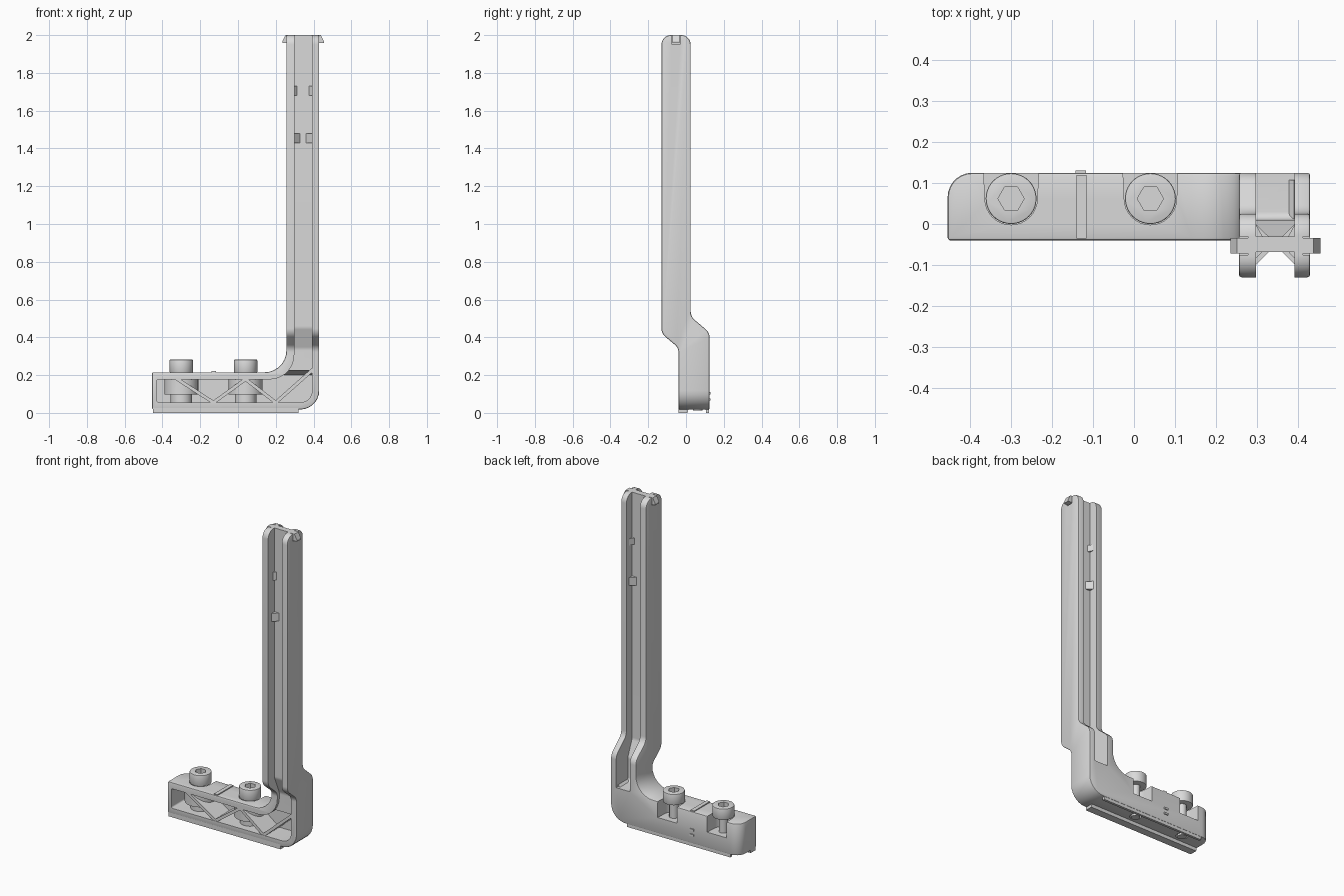
import bpy, bmesh, math
from mathutils import Vector

cube = bpy.data.objects.get("Cube")
if cube:
    bpy.data.objects.remove(cube, do_unlink=True)

grey = bpy.data.materials.new("light grey")
grey.use_nodes = True
grey.diffuse_color = (0.7, 0.7, 0.7, 1)
bsdf = next(n for n in grey.node_tree.nodes if n.type == 'BSDF_PRINCIPLED')
bsdf.inputs["Base Color"].default_value = (0.7, 0.7, 0.7, 1)


def rounded(corners, steps=7):
    """Outline from (u, v, radius) corners."""
    out = []
    for i, (u, v, r) in enumerate(corners):
        p = Vector((u, v))
        if not r:
            out.append((u, v))
            continue
        a = (Vector(corners[i - 1][:2]) - p).normalized()
        b = (Vector(corners[(i + 1) % len(corners)][:2]) - p).normalized()
        half = a.angle(b) / 2
        centre = p + (a + b).normalized() * (r / math.sin(half))
        s = p + a * (r / math.tan(half)) - centre
        e = p + b * (r / math.tan(half)) - centre
        turn = math.atan2(s.x * e.y - s.y * e.x, s.dot(e))
        start = math.atan2(s.y, s.x)
        for k in range(steps + 1):
            t = start + turn * k / steps
            out.append((centre.x + r * math.cos(t), centre.y + r * math.sin(t)))
    return out


def prism(name, pts, axis, lo, hi):
    """Extrude a 2D outline along an axis."""
    place = {'x': lambda u, v, w: (w, u, v),
             'y': lambda u, v, w: (u, w, v),
             'z': lambda u, v, w: (u, v, w)}[axis]
    bm = bmesh.new()
    bottom = [bm.verts.new(place(u, v, lo)) for u, v in pts]
    top = [bm.verts.new(place(u, v, hi)) for u, v in pts]
    bm.faces.new(bottom)
    bm.faces.new(top)
    n = len(pts)
    for i in range(n):
        j = (i + 1) % n
        bm.faces.new((bottom[i], bottom[j], top[j], top[i]))
    bmesh.ops.recalc_face_normals(bm, faces=bm.faces)
    me = bpy.data.meshes.new(name)
    bm.to_mesh(me)
    bm.free()
    me.materials.append(grey)
    ob = bpy.data.objects.new(name, me)
    bpy.context.collection.objects.link(ob)
    return ob


def box(name, x0, x1, y0, y1, z0, z1):
    return prism(name, [(x0, y0), (x1, y0), (x1, y1), (x0, y1)], 'z', z0, z1)


def disc(name, x, y, r, z0, z1, n=32):
    pts = [(x + r * math.cos(math.tau * k / n), y + r * math.sin(math.tau * k / n)) for k in range(n)]
    return prism(name, pts, 'z', z0, z1)


def apply_mod(ob, mod):
    bpy.context.view_layer.objects.active = ob
    bpy.ops.object.modifier_apply(modifier=mod.name)


def combine(ob, tool, op):
    """Apply a boolean and discard the tool."""
    m = ob.modifiers.new("cut", 'BOOLEAN')
    m.operation, m.object, m.solver = op, tool, 'EXACT'
    apply_mod(ob, m)
    bpy.data.objects.remove(tool, do_unlink=True)


def smooth(ob):
    bpy.ops.object.select_all(action='DESELECT')
    ob.select_set(True)
    bpy.context.view_layer.objects.active = ob
    bpy.ops.object.shade_smooth_by_angle(angle=math.radians(32))


# Bracket body: L outline seen from the front, trimmed to the cranked side profile
front_outline = rounded([(-0.455, 0.018, 0), (0.43, 0.018, 0.1), (0.43, 2.1, 0),
                         (0.256, 2.1, 0), (0.256, 0.215, 0.115), (-0.455, 0.215, 0)])
side_profile = rounded([(-0.04, -0.1, 0), (0.125, -0.1, 0), (0.125, 0.425, 0.06),
                        (0.025, 0.51, 0.06), (0.025, 2.0, 0.05), (-0.13, 2.0, 0.05),
                        (-0.13, 0.42, 0.06), (-0.04, 0.345, 0.05)])
plan = rounded([(-0.455, -0.3, 0), (0.6, -0.3, 0), (0.6, 0.125, 0), (-0.455, 0.125, 0.06)])
body = prism("bracket_body", front_outline, 'y', -0.3, 0.3)
combine(body, prism("tool", side_profile, 'x', -0.6, 0.6), 'INTERSECT')
combine(body, prism("tool", plan, 'z', -0.2, 2.2), 'INTERSECT')
bev = body.modifiers.new("soft edges", 'BEVEL')
bev.width, bev.segments, bev.limit_method, bev.angle_limit = 0.007, 2, 'ANGLE', math.radians(50)
apply_mod(body, bev)

# Front hollow: shallow in front of the post web, deep inside the foot
hollow = prism("tool", rounded([(-0.43, 0.056, 0.01), (0.392, 0.056, 0.06), (0.392, 2.2, 0),
                                (0.298, 2.2, 0), (0.298, 0.177, 0.13), (-0.43, 0.177, 0.01)]),
               'y', -0.3, 0.3)
web_front = rounded([(-0.25, 0, 0), (0.1, 0, 0), (0.1, 0.2, 0), (-0.02, 0.225, 0),
                     (-0.02, 0.34, 0.05), (-0.068, 0.45, 0.05), (-0.068, 2.3, 0), (-0.25, 2.3, 0)])
combine(hollow, prism("tool2", web_front, 'x', -0.6, 0.6), 'INTERSECT')
combine(body, hollow, 'DIFFERENCE')

# Back channel behind the web
web_back = rounded([(0.25, 0.225, 0), (0.25, 2.3, 0), (-0.031, 2.3, 0),
                    (-0.031, 0.47, 0.05), (0.01, 0.37, 0.05), (0.01, 0.225, 0.02)])
combine(body, prism("tool", web_back, 'x', 0.298, 0.392), 'DIFFERENCE')


# Zigzag ribs in the foot
def rib(a, b, half=0.009):
    a, b = Vector(a), Vector(b)
    d = (b - a).normalized()
    n = Vector((-d.y, d.x)) * half
    a, b = a - d * 0.012, b + d * 0.012
    return prism("tool", [tuple(p) for p in (a - n, b - n, b + n, a + n)], 'y', -0.037, 0.108)


zigzag = [(-0.32, 0.178), (-0.13, 0.055), (0.04, 0.178), (0.2, 0.055), (0.388, 0.222)]
for a, b in zip(zigzag, zigzag[1:]):
    combine(body, rib(a, b), 'UNION')

SCREWS = ((-0.3, 0.062), (0.04, 0.062))


def u_shape(x, y, r, back, flare=0.0):
    arc = [(x + r * math.cos(t), y + r * math.sin(t))
           for t in (math.pi + math.pi * k / 16 for k in range(17))]
    return arc + [(x + r + flare, back), (x - r - flare, back)]


# Screw bosses, then the pockets open to the back and the bolt holes underneath
for x, y in SCREWS:
    combine(body, prism("tool", u_shape(x, y, 0.09, 0.117), 'z', 0.098, 0.19), 'UNION')
    combine(body, disc("tool", x, y, 0.057, 0.045, 0.105), 'UNION')
for x, y in SCREWS:
    combine(body, prism("tool", u_shape(x, y, 0.064, 0.2, 0.006), 'z', 0.116, 0.3), 'DIFFERENCE')
    combine(body, disc("tool", x, y, 0.034, -0.05, 0.04), 'DIFFERENCE')

# Snap slots in the outside of both post walls
for x0, x1 in ((0.2, 0.278), (0.412, 0.5)):
    combine(body, box("tool", x0, x1, -0.076, -0.03, 1.952, 2.1), 'DIFFERENCE')
smooth(body)

# Snap hooks
for side, name in ((-1, "right_snap_hook"), (1, "left_snap_hook")):
    pts = [(0.345 + side * d, z) for d, z in
           ((0.055, 1.958), (0.11, 1.958), (0.11, 1.968), (0.093, 2.0), (0.055, 2.0))]
    prism(name, pts, 'y', -0.072, -0.034)

# Cable gussets between the walls and the web
for side, word in ((-1, "right"), (1, "left")):
    wall = 0.345 + side * 0.048
    for y0, y1, z, h, reach, face in ((-0.066, -0.1, 1.43, 0.05, 0.034, "front"),
                                      (-0.033, 0.0, 1.43, 0.05, 0.034, "back"),
                                      (-0.066, -0.085, 1.68, 0.05, 0.018, "upper_front"),
                                      (-0.033, 0.0, 1.68, 0.04, 0.018, "upper_back")):
        prism(f"{word}_{face}_gusset", [(wall, y0), (wall - side * reach, y0), (wall, y1)],
              'z', z, z + h)

# Rails under the foot
prism("front_rail", [(-0.04, 0.03), (-0.04, 0.0), (0.008, 0.0), (0.016, 0.03)], 'x', -0.45, 0.32)
prism("back_rail", [(0.102, 0.03), (0.107, 0.0), (0.122, 0.0), (0.122, 0.03)], 'x', -0.39, 0.32)

# Marker ridge across the top and marker bumps on the back
box("top_ridge", -0.14, -0.116, -0.035, 0.12, 0.205, 0.221)
for z in (0.065, 0.098):
    box("back_marker", -0.143, -0.117, 0.12, 0.131, z, z + 0.012)

# Socket head screws
for k, (x, y) in enumerate(SCREWS):
    head = disc(f"screw_head_{k + 1}", x, y, 0.062, 0.213, 0.282, 40)
    b = head.modifiers.new("rim", 'BEVEL')
    b.width, b.segments, b.limit_method = 0.004, 2, 'ANGLE'
    apply_mod(head, b)
    combine(head, disc("tool", x, y, 0.032, 0.245, 0.32, 6), 'DIFFERENCE')
    smooth(head)
    smooth(disc(f"screw_shank_{k + 1}", x, y, 0.026, 0.012, 0.22, 24))
